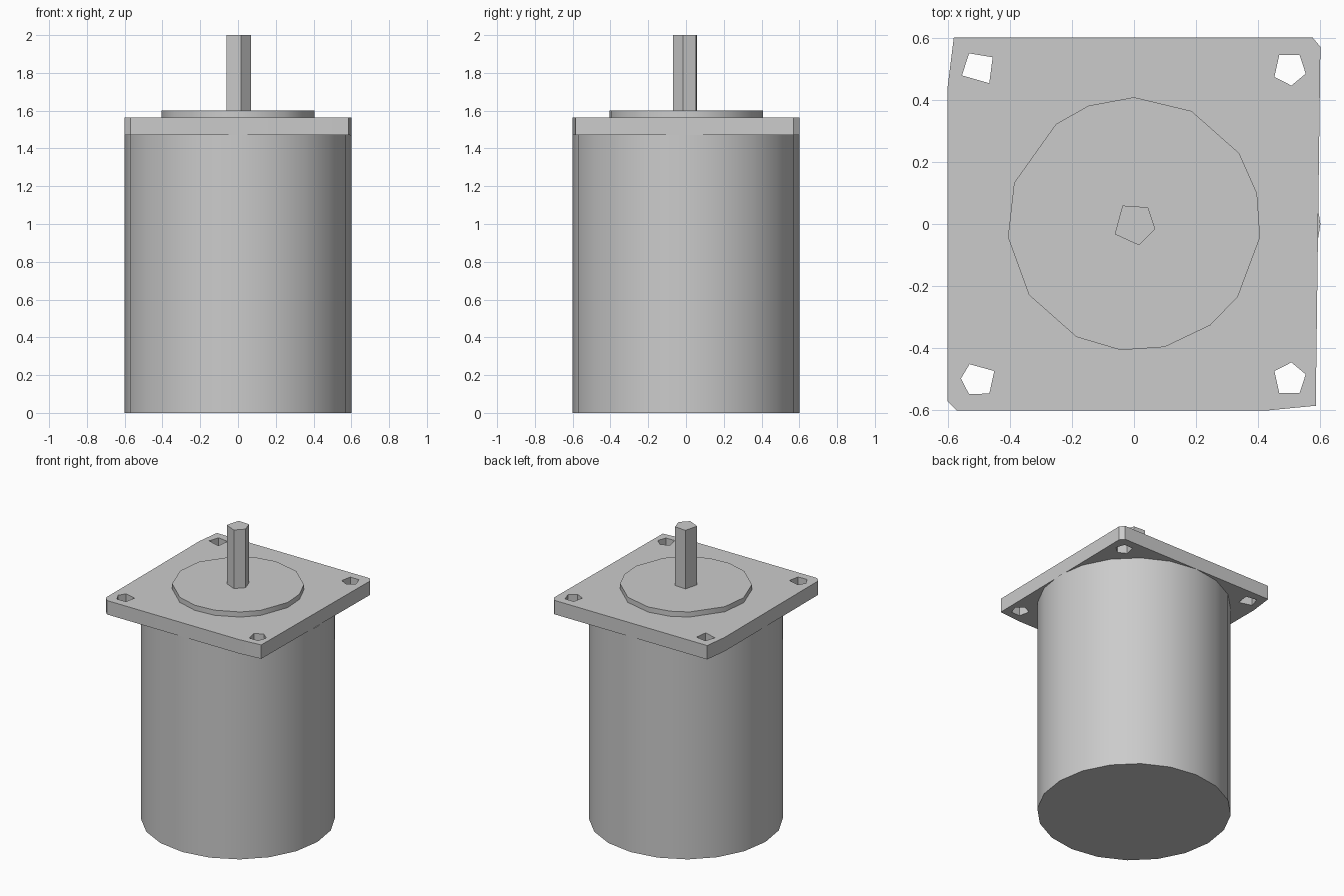
import bpy
import bmesh
from math import cos, sin, radians
from mathutils import Vector

cube = bpy.data.objects.get("Cube")
if cube:
    bpy.data.objects.remove(cube, do_unlink=True)

# One grey metal for every part
metal = bpy.data.materials.new("grey_metal")
metal.use_nodes = True
grey = (0.6, 0.6, 0.6, 1.0)
metal.diffuse_color = grey
metal.node_tree.nodes["Principled BSDF"].inputs["Base Color"].default_value = grey


def ring(angles, radius, cx=0.0, cy=0.0):
    """Points on a circle at the given angles in degrees."""
    return [(cx + radius * cos(radians(a)), cy + radius * sin(radians(a))) for a in angles]


def plate(name, outline, z0, z1, holes=()):
    """Extrude a flat outline, with optional holes, from z0 to z1."""
    bm = bmesh.new()
    edges = []
    for loop in (outline, *holes):
        verts = [bm.verts.new((x, y, z0)) for x, y in loop]
        edges += [bm.edges.new((v, verts[i - 1])) for i, v in enumerate(verts)]
    if holes:
        bmesh.ops.triangle_fill(bm, use_beauty=True, edges=edges, normal=Vector((0, 0, 1)))
    else:
        bm.faces.new(verts)
    extruded = bmesh.ops.extrude_face_region(bm, geom=bm.faces[:], use_keep_orig=True)
    top = [g for g in extruded["geom"] if isinstance(g, bmesh.types.BMVert)]
    bmesh.ops.translate(bm, verts=top, vec=(0, 0, z1 - z0))
    bmesh.ops.recalc_face_normals(bm, faces=bm.faces[:])
    mesh = bpy.data.meshes.new(name)
    bm.to_mesh(mesh)
    bm.free()
    mesh.materials.append(metal)
    obj = bpy.data.objects.new(name, mesh)
    bpy.context.collection.objects.link(obj)
    bpy.ops.object.select_all(action="DESELECT")
    obj.select_set(True)
    bpy.context.view_layer.objects.active = obj
    bpy.ops.object.shade_smooth_by_angle(angle=radians(32))
    return obj


# Cylindrical motor housing
plate("housing", ring(range(0, 360, 18), 0.6), 0.0, 1.47)

# Square mounting flange with clipped corners and four bolt holes
flange_outline = [(-0.6, -0.57), (-0.57, -0.6), (0.43, -0.6), (0.585, -0.585),
                  (0.6, 0.57), (0.575, 0.6), (-0.58, 0.6), (-0.6, 0.44)]
five_sided = [17, 83, 151, 234, 307]
bolt_holes = [
    ring([28, 121, 177, 237, 307], 0.057, -0.5, -0.5),
    ring(five_sided, 0.055, 0.5, -0.5),
    ring([-a for a in five_sided], 0.055, 0.5, 0.5),
    ring([39, 122, 202, 306], 0.058, -0.5, 0.5),
]
plate("mounting_flange", flange_outline, 1.47, 1.565, bolt_holes)

# Raised pilot disc
disc_angles = [-6, 14, 34, 63, 90, 111, 128, 161, 186, 214, 243, 264, 284, 307, 325]
plate("pilot_disc", ring(disc_angles, 0.408), 1.565, 1.6)

# Five-sided output shaft
plate("output_shaft", ring([-13, 50, 122, 208, 283], 0.07), 1.6, 2.0)
